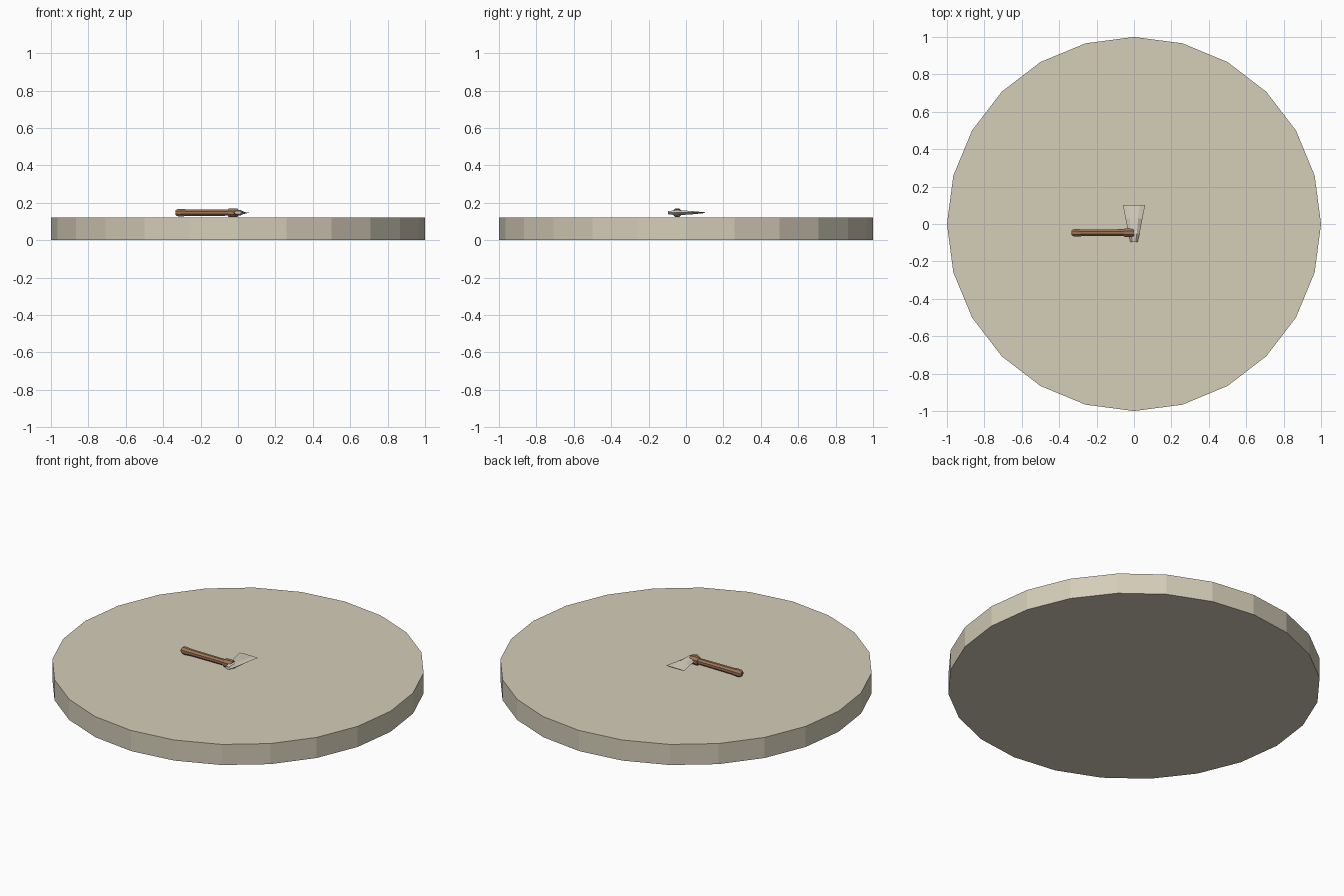
import bpy, bmesh, math

if "Cube" in bpy.data.objects:
    bpy.data.objects.remove(bpy.data.objects["Cube"])


def material(name, colour):
    m = bpy.data.materials.new(name)
    m.diffuse_color = (*colour, 1)
    m.use_nodes = True
    m.node_tree.nodes["Principled BSDF"].inputs["Base Color"].default_value = m.diffuse_color
    return m


SAND = material("pale sand", (0.66, 0.61, 0.48))
STONE = material("pale stone", (0.67, 0.63, 0.52))
WOOD = material("brown wood", (0.34, 0.18, 0.095))


def loft(name, rings, mat):
    """Skin a list of equal-sized vertex rings and cap both ends."""
    bm = bmesh.new()
    rows = [[bm.verts.new(p) for p in ring] for ring in rings]
    n = len(rows[0])
    for a, b in zip(rows, rows[1:]):
        for i in range(n):
            j = (i + 1) % n
            bm.faces.new((a[i], a[j], b[j], b[i]))
    bm.faces.new(rows[0])
    bm.faces.new(rows[-1])
    bmesh.ops.recalc_face_normals(bm, faces=bm.faces)
    me = bpy.data.meshes.new(name)
    bm.to_mesh(me)
    bm.free()
    me.materials.append(mat)
    ob = bpy.data.objects.new(name, me)
    bpy.context.collection.objects.link(ob)
    return ob


def disc_ring(z, r=1.0, n=24):
    return [(r * math.cos(2 * math.pi * i / n), r * math.sin(2 * math.pi * i / n), z)
            for i in range(n)]


AXIS_Y, AXIS_Z = -0.047, 0.147


def rod(name, profile, mat, n=8):
    """Faceted rod along x from (x, radius) pairs."""
    rings = [[(x, AXIS_Y + r * math.cos(2 * math.pi * (i + .5) / n),
               AXIS_Z + r * math.sin(2 * math.pi * (i + .5) / n)) for i in range(n)]
             for x, r in profile]
    return loft(name, rings, mat)


def blade_ring(y, half_width, half_thick):
    """Six-sided section with sharp sides and a flat middle."""
    w, t = half_width, half_thick
    return [(x, y, AXIS_Z + z) for x, z in
            ((-w, 0), (-w * .5, -t), (w * .5, -t), (w, 0), (w * .5, t), (-w * .5, t))]


# round base
loft("round_base", [disc_ring(0), disc_ring(0.122)], SAND)

# wooden handle with rounded butt, and the thicker socket holding the blade
rod("handle", [(-0.335, .012), (-0.328, .019), (-0.315, .0225), (-0.30, .0215),
               (-0.27, .019), (-0.03, .0175)], WOOD)
rod("socket", [(-0.054, .021), (-0.048, .025), (-0.006, .025), (0.0, .021)], WOOD)

# flared stone blade
loft("blade", [blade_ring(-0.097, .019, .008), blade_ring(-0.05, .030, .014),
               blade_ring(0.03, .045, .009), blade_ring(0.101, .060, .002)], STONE)
